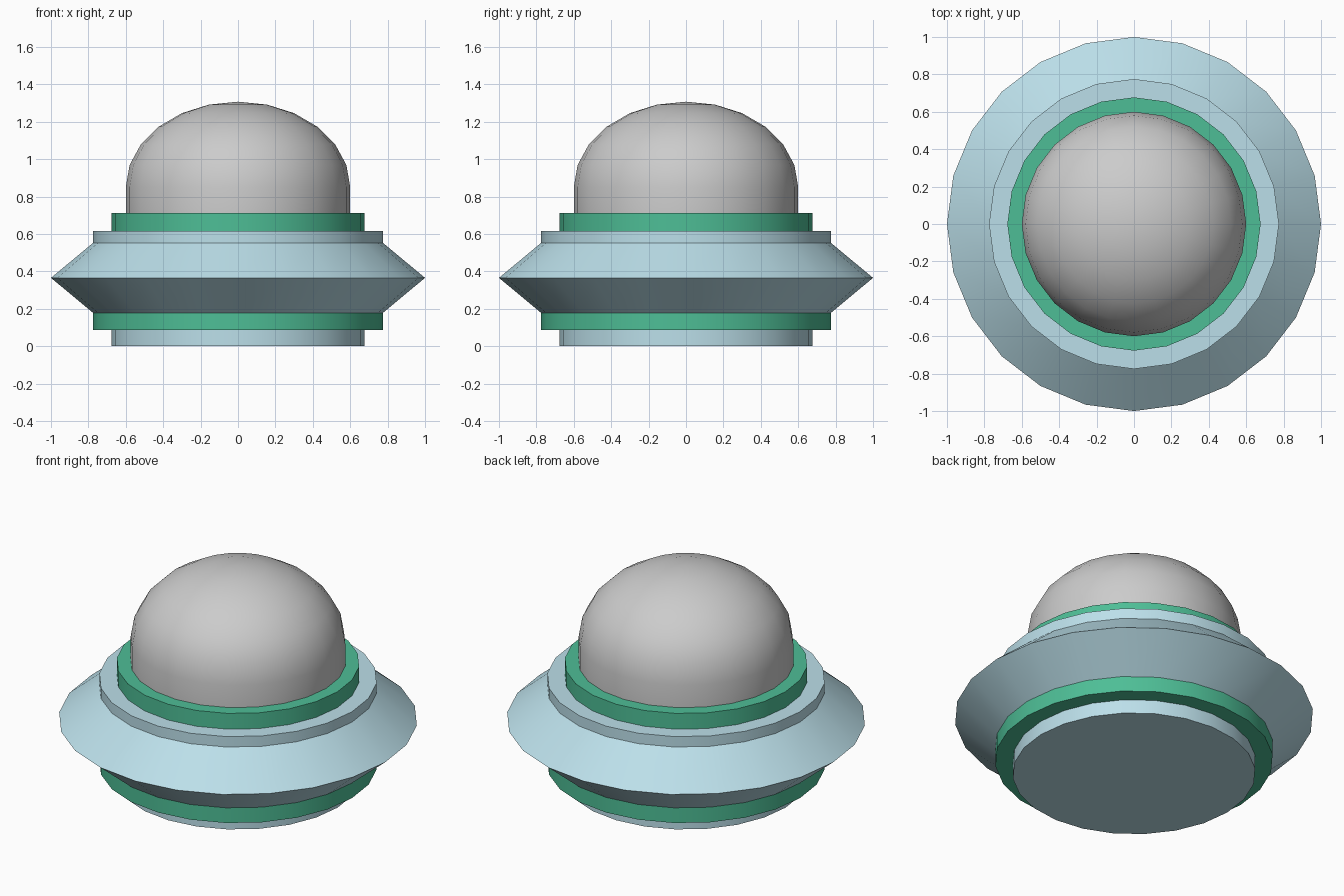
import bpy, bmesh, math

if "Cube" in bpy.data.objects:
    bpy.data.objects.remove(bpy.data.objects["Cube"])

SIDES = 24


def material(name, rgb):
    m = bpy.data.materials.new(name)
    m.diffuse_color = (*rgb, 1)
    m.use_nodes = True
    m.node_tree.nodes["Principled BSDF"].inputs["Base Color"].default_value = m.diffuse_color
    return m


def lathe(name, profile, mat=None):
    """Revolve (radius, z) points, bottom to top, into a closed solid."""
    bm = bmesh.new()
    rings = []
    for r, z in profile:
        if r < 1e-5:
            rings.append([bm.verts.new((0, 0, z))])
        else:
            rings.append([bm.verts.new((r * math.cos(2 * math.pi * i / SIDES),
                                        r * math.sin(2 * math.pi * i / SIDES), z))
                          for i in range(SIDES)])
    for a, b in zip(rings, rings[1:]):
        for i in range(SIDES):
            j = (i + 1) % SIDES
            if len(b) == 1:
                bm.faces.new((a[i], a[j], b[0]))
            else:
                bm.faces.new((a[i], a[j], b[j], b[i]))
    bm.faces.new(rings[0][::-1])
    if len(rings[-1]) > 1:
        bm.faces.new(rings[-1])
    mesh = bpy.data.meshes.new(name)
    bm.to_mesh(mesh)
    bm.free()
    obj = bpy.data.objects.new(name, mesh)
    bpy.context.collection.objects.link(obj)
    if mat:
        mesh.materials.append(mat)
    bpy.ops.object.select_all(action='DESELECT')
    obj.select_set(True)
    bpy.context.view_layer.objects.active = obj
    bpy.ops.object.shade_smooth_by_angle(angle=math.radians(30))
    return obj


blue = material("pale_blue", (0.50, 0.74, 0.82))
green = material("green", (0.076, 0.515, 0.305))

# Stacked base, lower band, saucer hull and upper band
lathe("base_disc", [(0.677, 0), (0.677, 0.085)], blue)
lathe("lower_band", [(0.775, 0.085), (0.775, 0.178)], green)
lathe("saucer_hull", [(0.775, 0.178), (1.0, 0.365), (0.775, 0.552), (0.775, 0.616)], blue)
lathe("upper_band", [(0.677, 0.616), (0.677, 0.713)], green)

# Dome: short straight wall, then a flattened half sphere
dome = [(0.6, 0.713)]
for k in range(7):
    a = math.radians(15 * k)
    dome.append((0.6 * math.cos(a), 0.85 + 0.457 * math.sin(a)))
lathe("dome", dome)
